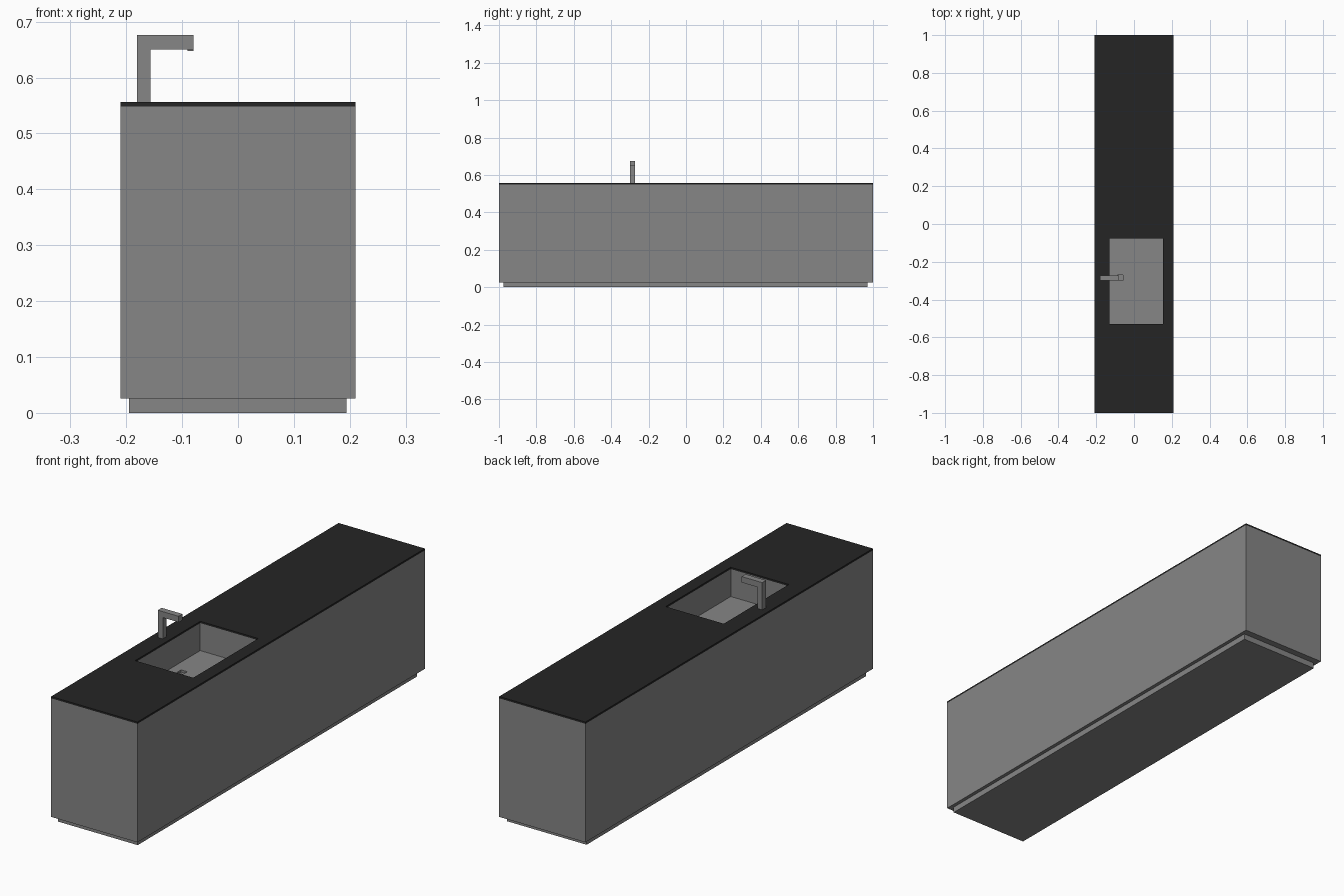
import bpy

if "Cube" in bpy.data.objects:
    bpy.data.objects.remove(bpy.data.objects["Cube"])


def material(name, value):
    mat = bpy.data.materials.new(name)
    mat.diffuse_color = (value, value, value, 1)
    mat.use_nodes = True
    mat.node_tree.nodes["Principled BSDF"].inputs["Base Color"].default_value = mat.diffuse_color
    return mat


grey = material("grey", 0.24)
black = material("black_worktop", 0.0185)


def box(name, x, y, z, mat=grey):
    """Axis-aligned box from (min, max) ranges."""
    bpy.ops.mesh.primitive_cube_add(size=1)
    ob = bpy.context.object
    ob.name = ob.data.name = name
    for v in ob.data.vertices:
        v.co = [r[0] if c < 0 else r[1] for c, r in zip(v.co, (x, y, z))]
    ob.data.materials.append(mat)
    return ob


def cut(target, cutter):
    mod = target.modifiers.new("cut_" + cutter.name, 'BOOLEAN')
    mod.operation = 'DIFFERENCE'
    mod.solver = 'EXACT'
    mod.object = cutter
    cutter.hide_render = True
    cutter.display_type = 'WIRE'


# Cabinet body, recessed plinth and thin worktop
box("plinth", (-0.195, 0.194), (-0.975, 0.97), (0, 0.026))
cabinet = box("cabinet", (-0.21, 0.21), (-1, 1), (0.026, 0.548))
worktop = box("worktop", (-0.21, 0.21), (-1, 1), (0.548, 0.556), black)

# Sink basin with a small square drain recess
basin = box("basin_cutter", (-0.130, 0.153), (-0.53, -0.077), (0.427, 0.65))
drain = box("drain_cutter", (-0.088, -0.058), (-0.298, -0.270), (0.417, 0.50))
cut(cabinet, basin)
cut(cabinet, drain)
cut(worktop, basin)

# Square-section tap: an L profile extruded across y
profile = [(-0.181, 0.556), (-0.157, 0.556), (-0.157, 0.65), (-0.08, 0.65),
           (-0.08, 0.676), (-0.181, 0.676)]
y0, y1 = -0.299, -0.272
n = len(profile)
verts = [(x, y, z) for y in (y0, y1) for x, z in profile]
faces = [list(range(n)), list(range(2 * n - 1, n - 1, -1))]
faces += [[i, i + n, (i + 1) % n + n, (i + 1) % n] for i in range(n)]
mesh = bpy.data.meshes.new("tap")
mesh.from_pydata(verts, [], faces)
mesh.materials.append(grey)
bpy.context.collection.objects.link(bpy.data.objects.new("tap", mesh))

# Small outlet under the spout tip
box("tap_outlet", (-0.09, -0.08), (-0.294, -0.276), (0.648, 0.65))
